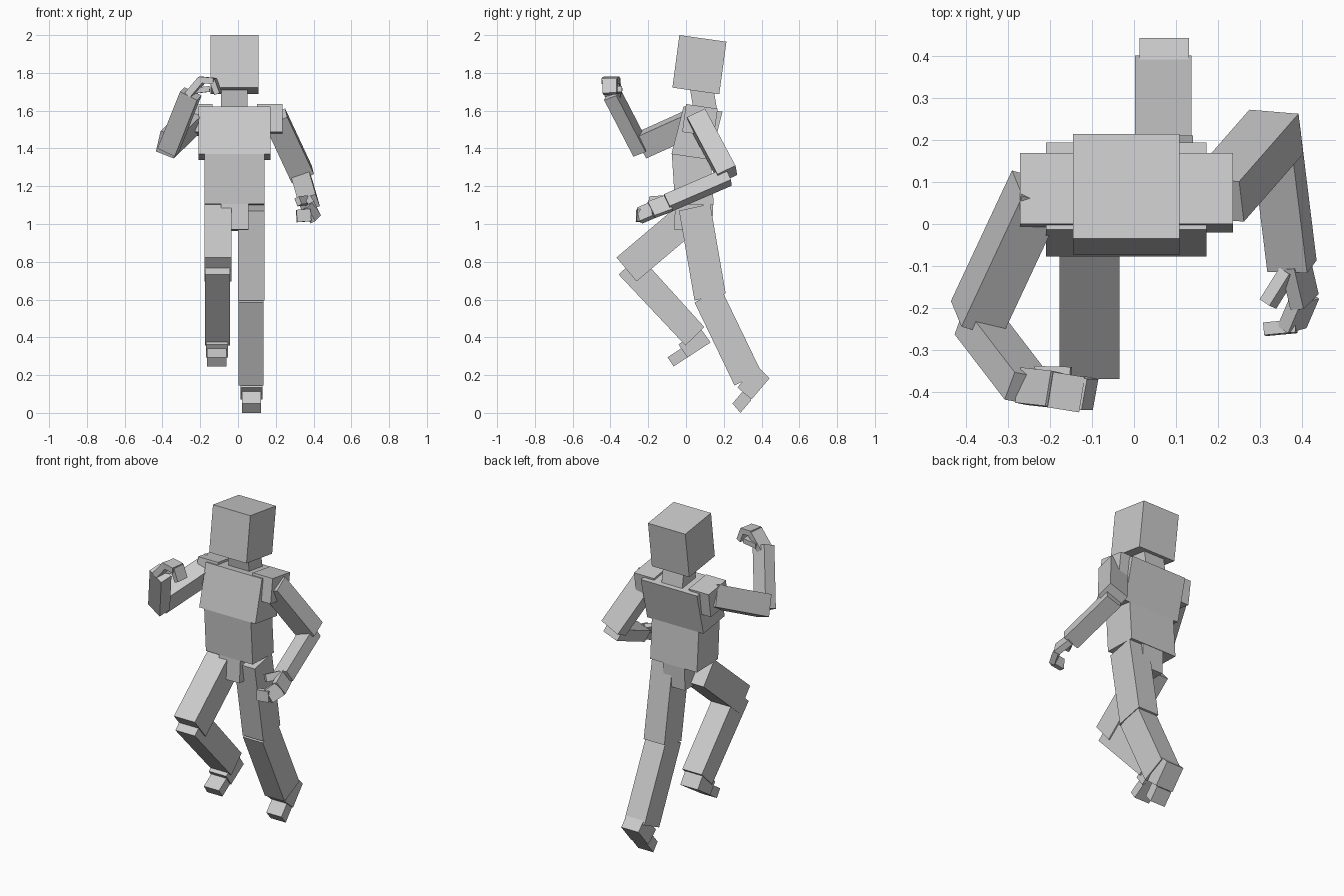
import bpy, bmesh
from mathutils import Vector

CX = -0.018  # centre line of the body


def make_box(name, corners):
    """Box from two matching loops of four corners."""
    bm = bmesh.new()
    v = [bm.verts.new(c) for c in corners]
    bm.faces.new(v[:4])
    bm.faces.new(v[4:])
    for i in range(4):
        j = (i + 1) % 4
        bm.faces.new((v[i], v[j], v[4 + j], v[4 + i]))
    bmesh.ops.recalc_face_normals(bm, faces=bm.faces[:])
    me = bpy.data.meshes.new(name)
    bm.to_mesh(me)
    bm.free()
    bpy.context.collection.objects.link(bpy.data.objects.new(name, me))


def slab(name, x0, x1, side):
    """Side outline (y, z) extruded from x0 to x1."""
    make_box(name, [(x, y, z) for x in (x0, x1) for y, z in side])


def beam(name, start, end, hint, w, t):
    """Box along start-end, width w along the hint, thickness t across it."""
    s, e = Vector(start), Vector(end)
    d = (e - s).normalized()
    a = Vector(hint)
    a = (a - d * a.dot(d)).normalized()
    b = d.cross(a)
    make_box(name, [p + a * w / 2 * i + b * t / 2 * j for p in (s, e)
                    for i, j in ((-1, -1), (1, -1), (1, 1), (-1, 1))])


# Head and torso
slab("head", -0.145, 0.108, [(-.035, 2), (.214, 1.965), (.176, 1.687), (-.072, 1.722)])
slab("neck", -0.09, 0.05, [(.017, 1.74), (.145, 1.72), (.17, 1.57), (.042, 1.59)])
slab("chest", -0.209, 0.172, [(-.013, 1.622), (.193, 1.595), (.13, 1.34), (-.077, 1.37)])
slab("abdomen", -0.177, 0.14, [(-.075, 1.37), (.13, 1.345), (.147, 1.10), (-.058, 1.105)])
slab("pelvis", -0.09, 0.055, [(-.055, 1.12), (.145, 1.12), (.138, .962), (-.065, .97)])
for side, s in (("left", 1), ("right", -1)):
    slab(side + "_shoulder", CX + s * .118, CX + s * .253,
         [(.0, 1.635), (.168, 1.61), (.147, 1.465), (-.02, 1.487)])

# Left leg, pushing back
slab("left_thigh", 0.0, 0.14, [(-.037, 1.07), (.128, 1.107), (.21, .632), (.045, .595)])
slab("left_shin", 0.002, 0.136, [(.045, .585), (.188, .653), (.4, .214), (.257, .145)])
slab("left_ankle", 0.013, 0.13, [(.442, .183), (.347, .071), (.272, .135), (.373, .251)])
slab("left_toe", 0.02, 0.122, [(.288, 0), (.246, .05), (.304, .118), (.346, .068)])

# Right leg, knee raised
slab("right_thigh", -0.177, -0.035, [(-.368, .823), (-.262, .696), (.082, .987), (-.024, 1.114)])
slab("right_shin", -0.175, -0.043, [(-.357, .733), (-.246, .833), (.097, .454), (-.003, .357)])
slab("right_ankle", -0.17, -0.052, [(.13, .373), (.008, .294), (-.04, .362), (.077, .447)])
slab("right_toe", -0.163, -0.06, [(-.066, .246), (-.098, .294), (-.014, .349), (.018, .3)])

# Left arm, swung back
beam("left_upper_arm", (.197, .058, 1.564), (.338, .219, 1.262), (.917, -.078, .392), .127, .106)
beam("left_forearm", (.335, .225, 1.25), (.375, -.1, 1.11), (.94, 0, .34), .1, .073)
L = (.45, 0, -.89)
beam("left_palm", (.383, -.09, 1.11), (.405, -.185, 1.075), L, .09, .035)
beam("left_fingers", (.405, -.175, 1.075), (.375, -.245, 1.045), L, .085, .033)
beam("left_fingertips", (.385, -.243, 1.047), (.31, -.25, 1.042), L, .065, .03)
beam("left_thumb", (.365, -.115, 1.125), (.318, -.19, 1.12), L, .045, .03)

# Right arm, swung forward
beam("right_upper_arm", (-.23, .083, 1.56), (-.375, -.227, 1.42), (.905, -.257, -.352), .105, .127)
beam("right_forearm", (-.369, -.238, 1.391), (-.25, -.393, 1.69), (.88, -.166, -.43), .102, .073)
R = (.2, .98, 0)
beam("right_palm", (-.262, -.385, 1.68), (-.19, -.393, 1.765), R, .085, .037)
beam("right_fingers", (-.2, -.393, 1.764), (-.125, -.405, 1.757), R, .085, .033)
beam("right_fingertips", (-.132, -.402, 1.765), (-.105, -.402, 1.69), R, .075, .03)
beam("right_thumb", (-.235, -.36, 1.705), (-.15, -.362, 1.715), R, .045, .03)
